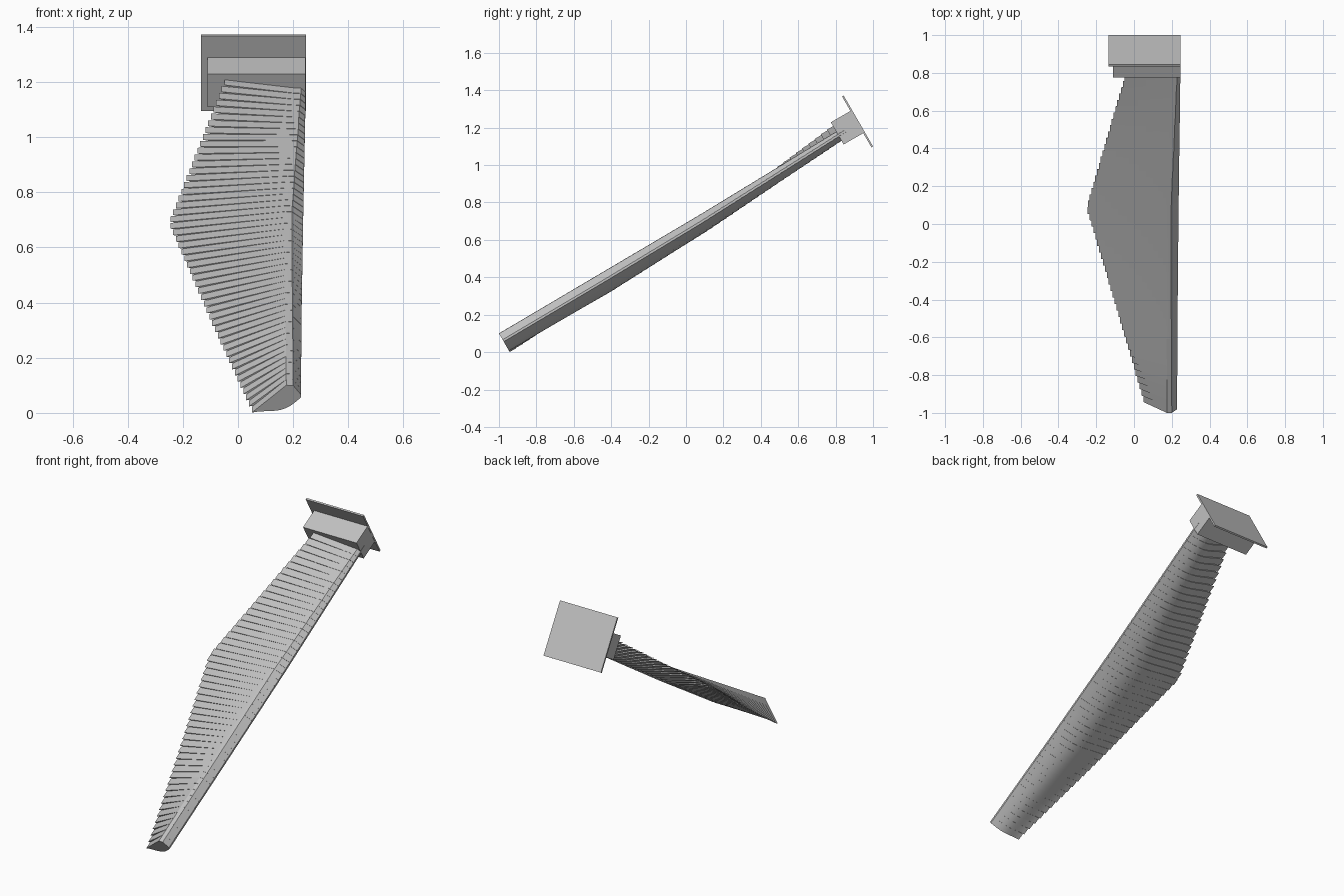
import bpy, bmesh, math

if "Cube" in bpy.data.objects:
    bpy.data.objects.remove(bpy.data.objects["Cube"], do_unlink=True)

PITCH = math.radians(30)   # whole assembly leans about the x axis

grey = bpy.data.materials.new("light_grey")
grey.use_nodes = True
grey.diffuse_color = (0.53, 0.53, 0.53, 1)
grey.node_tree.nodes["Principled BSDF"].inputs["Base Color"].default_value = grey.diffuse_color


def make_object(name, bm):
    bmesh.ops.recalc_face_normals(bm, faces=bm.faces)
    mesh = bpy.data.meshes.new(name)
    bm.to_mesh(mesh)
    bm.free()
    mesh.materials.append(grey)
    ob = bpy.data.objects.new(name, mesh)
    ob.rotation_euler.x = PITCH
    bpy.context.collection.objects.link(ob)
    return ob


def prism(bm, outline, start, end):
    """Extrude an (x, height) outline along the span."""
    a = [bm.verts.new((x, start, h)) for x, h in outline]
    b = [bm.verts.new((x, end, h)) for x, h in outline]
    bm.faces.new(a)
    bm.faces.new(b[::-1])
    for i in range(len(a)):
        j = (i + 1) % len(a)
        bm.faces.new((a[i], b[i], b[j], a[j]))


def block(name, x0, x1, start, end, low, high):
    bm = bmesh.new()
    prism(bm, [(x0, low), (x1, low), (x1, high), (x0, high)], start, end)
    return make_object(name, bm)


# Span stations: span, trailing x, trailing height, nose x, nose height,
# ridge x, ridge height, belly bulge
STATIONS = [
    (-0.816, 0.05, 0.472, 0.228, 0.548, 0.175, 0.587, 0.026),
    (-0.2, -0.10, 0.503, 0.231, 0.555, 0.172, 0.593, 0.046),
    (0.423, -0.25, 0.553, 0.236, 0.567, 0.170, 0.599, 0.050),
    (1.33, -0.04, 0.658, 0.246, 0.603, 0.205, 0.620, 0.048),
]


def section(u):
    """Airfoil outline at a span position."""
    for s, e in zip(STATIONS, STATIONS[1:]):
        if u <= e[0] or e is STATIONS[-1]:
            t = (u - s[0]) / (e[0] - s[0])
            break
    _, tx, th, nx, nh, rx, rh, bulge = [p + (q - p) * t for p, q in zip(s, e)]
    pts = [(tx, th), (rx, rh), (rx + 0.025, rh - 0.001), (nx, nh)]
    low = nh - 0.012
    steps = 14
    for i in range(steps):
        k = 1 - i / steps
        drop = bulge * math.sin(math.pi * k ** 1.5)
        pts.append((tx + (nx - tx) * k, th + (low - th) * k - drop))
    return pts


# Blade: a stack of constant-section slabs
bm = bmesh.new()
SLABS = 52
first, last = STATIONS[0][0], STATIONS[-1][0]
step = (last - first) / SLABS
for i in range(SLABS):
    start = first + i * step
    prism(bm, section(first + (last - first) * i / (SLABS - 1)), start, start + step)
blade = make_object("blade", bm)
bpy.context.view_layer.objects.active = blade
blade.select_set(True)
bpy.ops.object.shade_smooth_by_angle(angle=math.radians(25))

# Root block and mounting plate
block("root_block", -0.11, 0.245, 1.285, 1.408, 0.54, 0.677)
block("mounting_plate", -0.135, 0.246, 1.406, 1.416, 0.452, 0.766)
